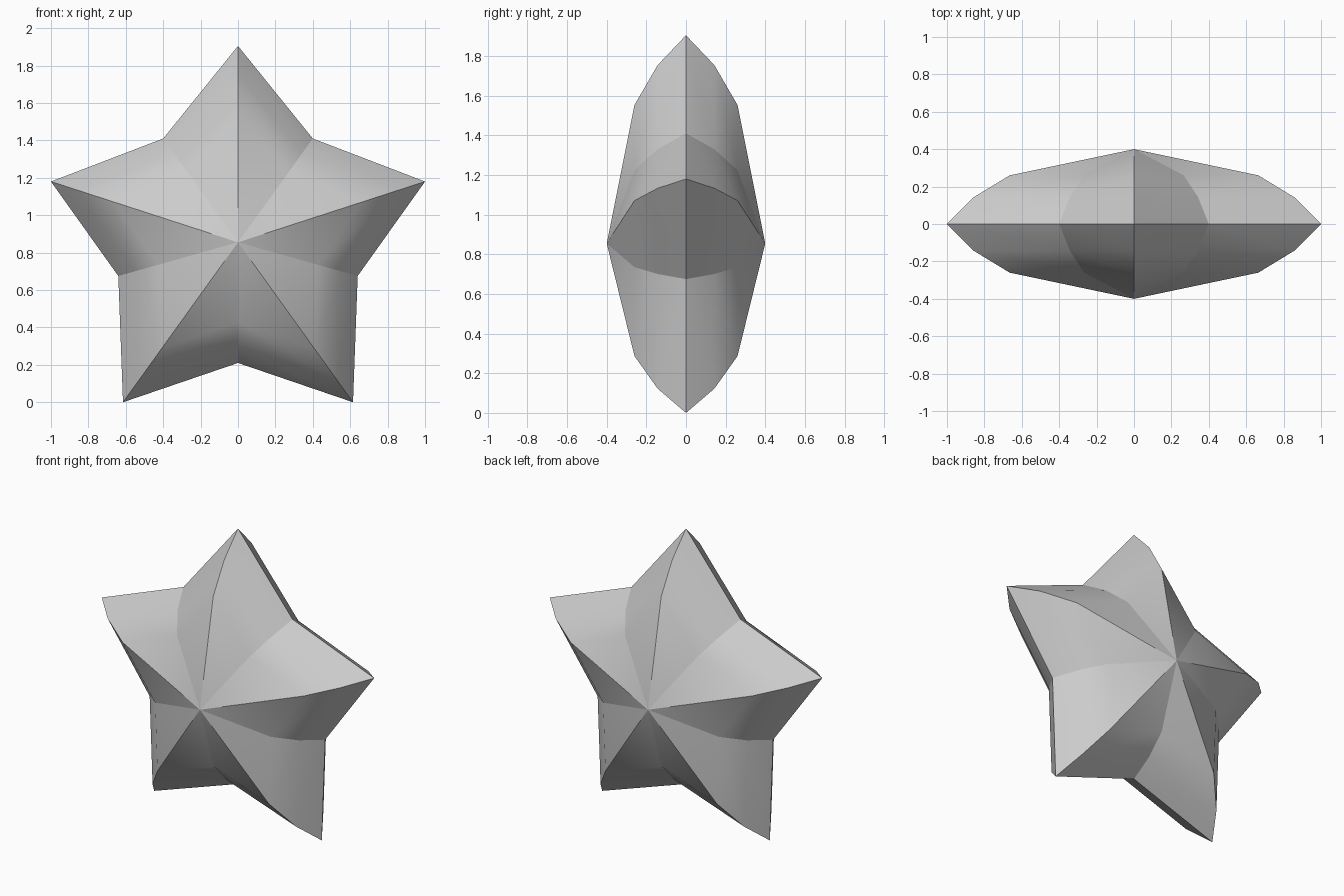
import bpy, bmesh
from mathutils import Vector

cube = bpy.data.objects.get("Cube")
if cube:
    bpy.data.objects.remove(cube, do_unlink=True)

grey = bpy.data.materials.new("plain grey")
grey.use_nodes = True
colour = (0.6, 0.6, 0.6, 1)
grey.diffuse_color = colour
grey.node_tree.nodes["Principled BSDF"].inputs["Base Color"].default_value = colour

CENTRE = Vector((0, 0, 0.855))
DEPTH = 0.4
# Right half of the outline, from top tip to bottom notch
half = [(0, 1.905), (0.4, 1.41), (1, 1.18), (0.64, 0.675), (0.615, 0), (0, 0.21)]
outline = half + [(-x, z) for x, z in reversed(half[1:-1])]
# Rounded bulge: fraction of the way to the rim, and depth there
rings = [(0.857, 0.143), (0.665, 0.26)]

bm = bmesh.new()


def ring(fraction, y):
    verts = []
    for x, z in outline:
        p = CENTRE.lerp(Vector((x, 0, z)), fraction)
        verts.append(bm.verts.new((p.x, y, p.z)))
    return verts


# Puffed star: both sides share the rim and rise to a central point
rim = ring(1, 0)
n = len(rim)
creases = [(rim[i], rim[(i + 1) % n]) for i in range(n)]
for side in (-1, 1):
    loops = [rim] + [ring(f, side * d) for f, d in rings]
    apex = bm.verts.new(CENTRE + Vector((0, side * DEPTH, 0)))
    for i in range(n):
        j = (i + 1) % n
        for a, b in zip(loops, loops[1:]):
            bm.faces.new((a[i], a[j], b[j], b[i]))
            creases.append((a[i], b[i]))
        bm.faces.new((loops[-1][i], loops[-1][j], apex))
        creases.append((loops[-1][i], apex))
bmesh.ops.recalc_face_normals(bm, faces=bm.faces)

# Smooth along each arm, crisp at rim, ridges and valleys
for face in bm.faces:
    face.smooth = True
for pair in creases:
    bm.edges.get(pair).smooth = False

mesh = bpy.data.meshes.new("star")
bm.to_mesh(mesh)
bm.free()
mesh.materials.append(grey)
bpy.context.collection.objects.link(bpy.data.objects.new("star", mesh))
